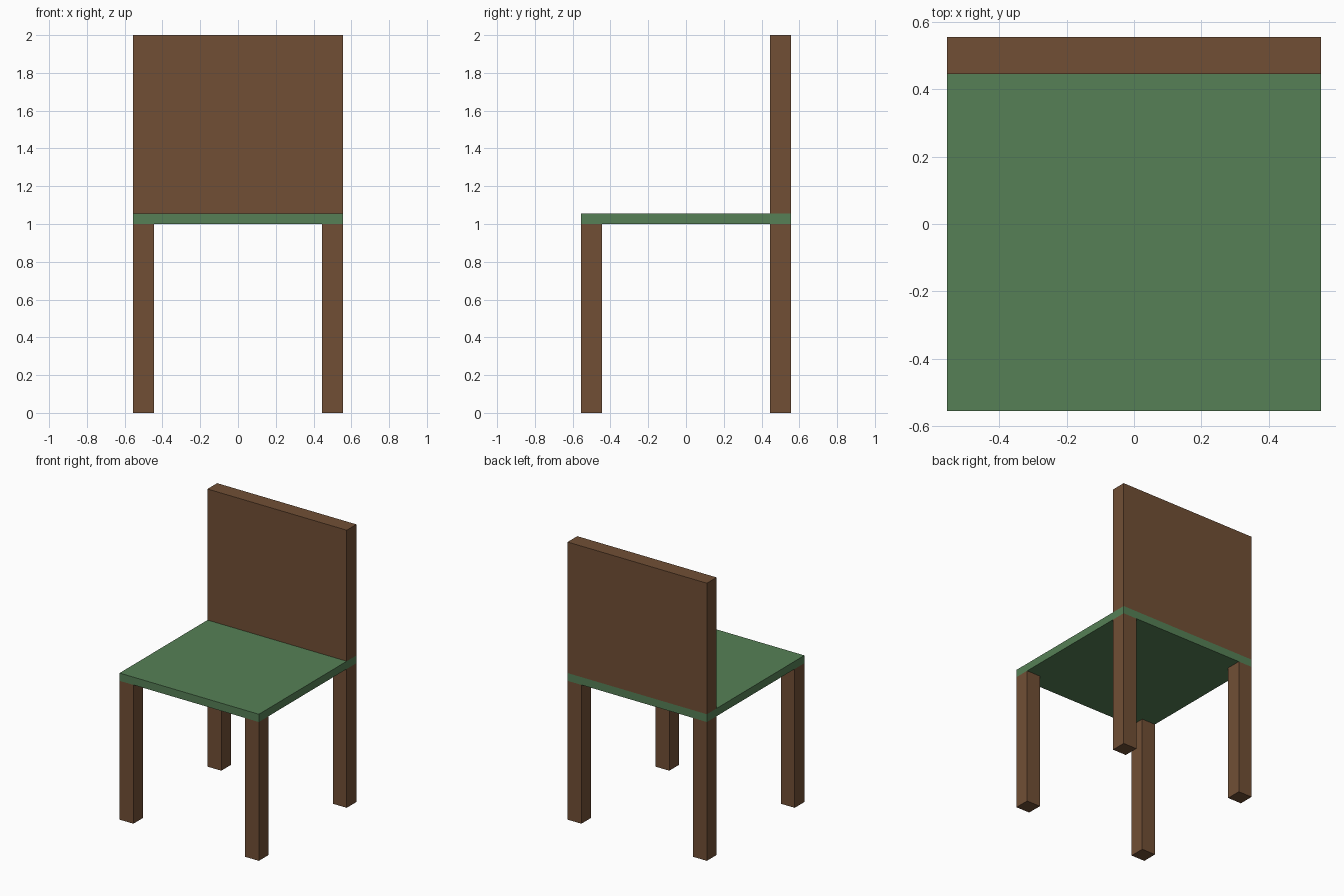
import bpy

cube = bpy.data.objects.get("Cube")
if cube:
    bpy.data.objects.remove(cube, do_unlink=True)


def make_material(name, rgb):
    mat = bpy.data.materials.new(name)
    mat.use_nodes = True
    colour = (*rgb, 1.0)
    mat.diffuse_color = colour
    mat.node_tree.nodes["Principled BSDF"].inputs["Base Color"].default_value = colour
    return mat


def make_box(name, low, high, mat):
    """Axis-aligned box between two corners."""
    centre = [(a + b) / 2 for a, b in zip(low, high)]
    bpy.ops.mesh.primitive_cube_add(size=1, location=centre)
    obj = bpy.context.object
    obj.name = name
    obj.scale = [b - a for a, b in zip(low, high)]
    bpy.ops.object.transform_apply(location=False, rotation=False, scale=True)
    obj.data.materials.append(mat)
    return obj


wood = make_material("brown wood", (0.165, 0.078, 0.036))
green = make_material("green seat", (0.093, 0.216, 0.093))

HALF = 0.555        # half the width and depth
INNER = 0.445       # inner face of legs and backrest
SEAT_LOW, SEAT_TOP, TOP = 1.0, 1.056, 2.0

# Seat slab and solid backrest standing on its rear edge
make_box("seat", (-HALF, -HALF, SEAT_LOW), (HALF, HALF, SEAT_TOP), green)
make_box("backrest", (-HALF, INNER, SEAT_TOP), (HALF, HALF, TOP), wood)

# Four square legs flush with the seat corners
for side, sx in (("left", 1), ("right", -1)):
    for end, sy in (("front", -1), ("back", 1)):
        xs = sorted((sx * INNER, sx * HALF))
        ys = sorted((sy * INNER, sy * HALF))
        make_box(f"{end}_{side}_leg", (xs[0], ys[0], 0), (xs[1], ys[1], SEAT_LOW), wood)
